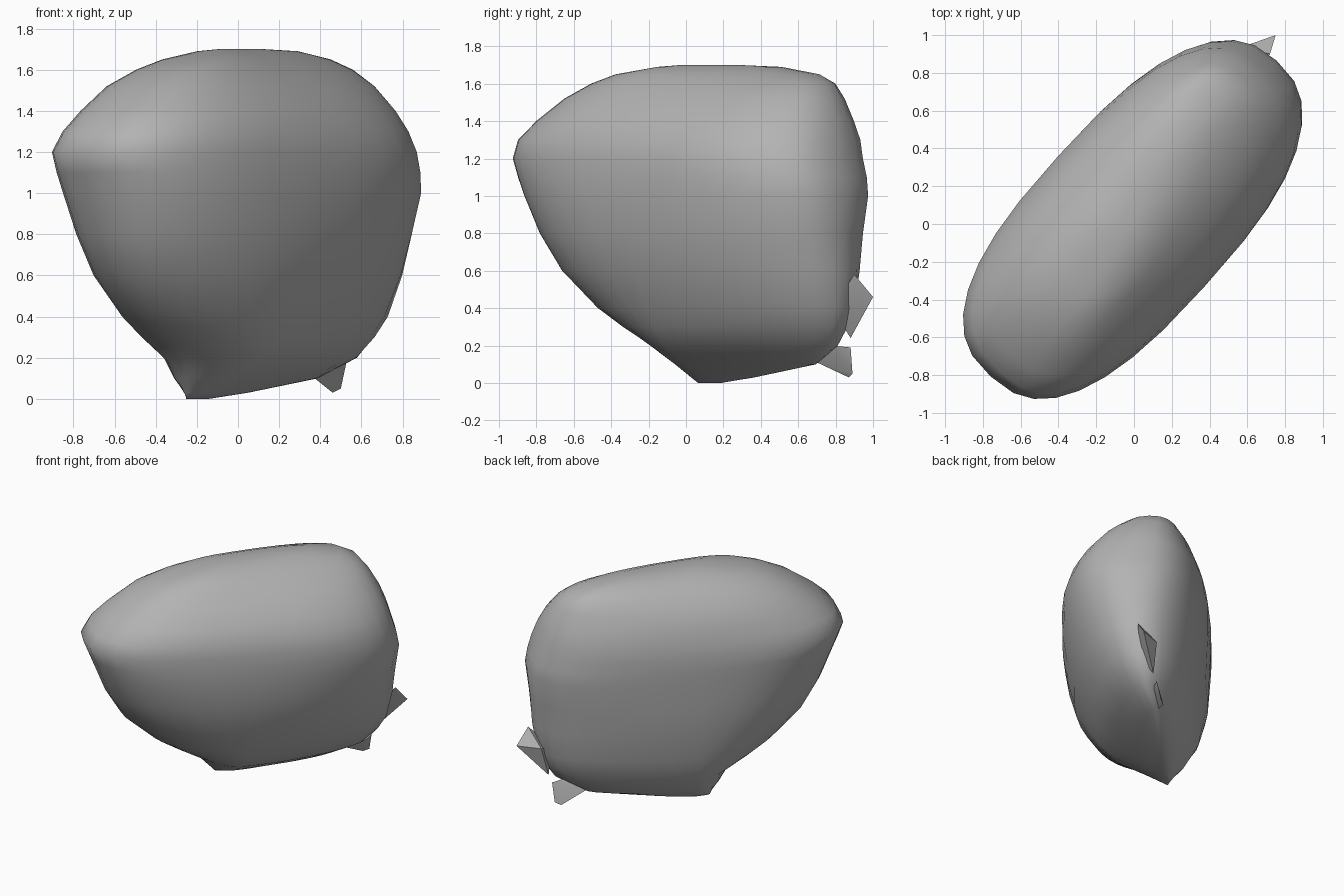
import bpy
import bmesh
from math import cos, sin, pi, radians
from mathutils import Vector

old = bpy.data.objects.get("Cube")
if old:
    bpy.data.objects.remove(old, do_unlink=True)

# One plain grey for everything
grey = bpy.data.materials.new("plain grey")
grey.use_nodes = True
colour = (0.45, 0.45, 0.45, 1)
grey.diffuse_color = colour
grey.node_tree.nodes["Principled BSDF"].inputs["Base Color"].default_value = colour

# The flattened body lies along a diagonal in plan
LONG = Vector((0.67, 0.74, 0))
ACROSS = Vector((-0.74, 0.67, 0))
SEGMENTS = 32


def signed_power(value, exponent):
    return abs(value) ** exponent * (1 if value >= 0 else -1)


def ring_points(height, rear, fore, half_width, offset, skew, fullness):
    """Rounded outline: higher fullness gives blunter ends."""
    points = []
    for i in range(SEGMENTS):
        angle = 2 * pi * i / SEGMENTS
        c, s = cos(angle), sin(angle)
        reach = fore if c >= 0 else rear
        along = reach * signed_power(c, 2 / fullness)
        side = half_width * signed_power(s, 2 / fullness) + offset + skew * along
        points.append(LONG * along + ACROSS * side + Vector((0, 0, height)))
    return points


def finish(name, bm, smooth_angle):
    bmesh.ops.recalc_face_normals(bm, faces=bm.faces)
    mesh = bpy.data.meshes.new(name)
    bm.to_mesh(mesh)
    bm.free()
    mesh.materials.append(grey)
    obj = bpy.data.objects.new(name, mesh)
    bpy.context.collection.objects.link(obj)
    bpy.ops.object.select_all(action="DESELECT")
    obj.select_set(True)
    bpy.context.view_layer.objects.active = obj
    bpy.ops.object.shade_smooth_by_angle(angle=radians(smooth_angle))
    return obj


# Body: height, rear reach, fore reach, half width, sideways offset, skew, fullness
sections = [
    (0.0, 0.12, 0.04, 0.02, 0.23, 0, 2),
    (0.03, 0.14, 0.3, 0.08, 0.21, 0, 1.8),
    (0.1, 0.2, 0.77, 0.18, 0.18, 0, 1.7),
    (0.2, 0.28, 0.97, 0.3, 0.12, 0, 1.7),
    (0.3, 0.45, 1.04, 0.36, 0.1, 0, 1.9),
    (0.4, 0.61, 1.09, 0.4, 0.08, 0, 2),
    (0.6, 0.83, 1.12, 0.47, 0.05, 0, 2.1),
    (0.8, 0.95, 1.13, 0.5, 0.03, 0, 2.3),
    (1.0, 1.03, 1.15, 0.52, 0.02, 0, 2.5),
    (1.1, 1.07, 1.13, 0.52, 0.02, 0, 2.6),
    (1.2, 1.11, 1.1, 0.52, 0.02, 0, 2.6),
    (1.3, 1.06, 1.07, 0.5, 0.02, 0.02, 2.6),
    (1.4, 0.95, 1.03, 0.46, 0.03, 0.03, 2.5),
    (1.52, 0.78, 0.96, 0.38, 0.05, 0.05, 2.5),
    (1.6, 0.61, 0.89, 0.29, 0.06, 0.09, 2.5),
    (1.65, 0.45, 0.78, 0.22, 0.06, 0.13, 2.5),
    (1.69, 0.2, 0.55, 0.12, 0.06, 0.13, 2.5),
    (1.7, 0.08, 0.3, 0.04, 0.06, 0.13, 2),
]

bm = bmesh.new()
rings = [[bm.verts.new(p) for p in ring_points(*row)] for row in sections]
for low, high in zip(rings, rings[1:]):
    for i in range(SEGMENTS):
        j = (i + 1) % SEGMENTS
        bm.faces.new((low[i], low[j], high[j], high[i]))
bm.faces.new(list(reversed(rings[0])))
bm.faces.new(rings[-1])
finish("body", bm, 60)


# Small pointed flaps at the lower rear corner
def flap(name, corners):
    shape = bmesh.new()
    for corner in corners:
        shape.verts.new(corner)
    bmesh.ops.convex_hull(shape, input=shape.verts)
    finish(name, shape, 20)


flap("lower_flap", [(0.36, 0.7, 0.11), (0.53, 0.88, 0.19), (0.5, 0.89, 0.05),
                    (0.46, 0.87, 0.03), (0.48, 0.78, 0.2)])
flap("upper_flap", [(0.75, 1.0, 0.46), (0.72, 0.9, 0.58), (0.58, 0.94, 0.46),
                    (0.56, 0.88, 0.24), (0.6, 0.78, 0.4)])
